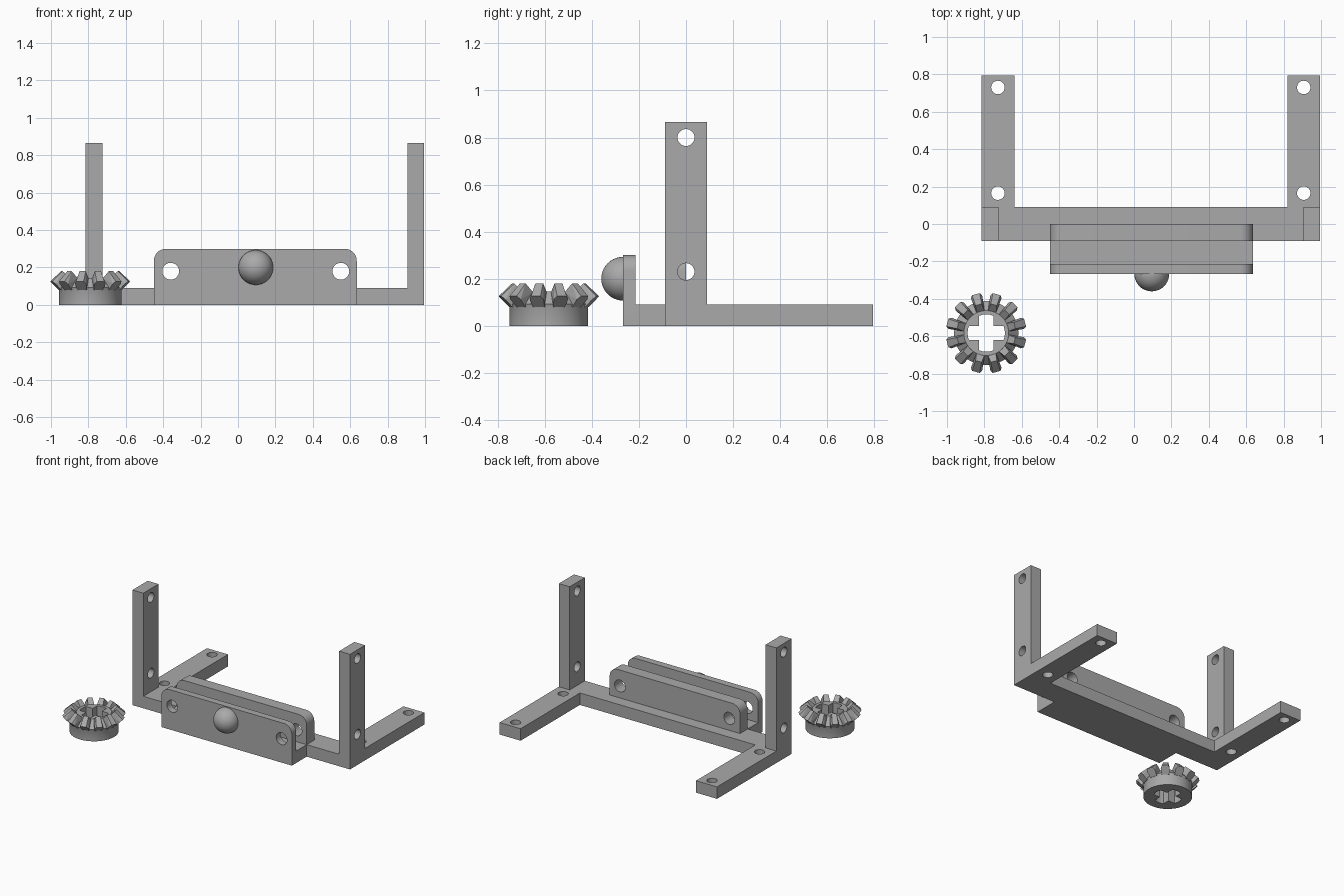
import bpy, bmesh, math
from mathutils import Vector, Matrix

if "Cube" in bpy.data.objects:
    bpy.data.objects.remove(bpy.data.objects["Cube"])

grey = bpy.data.materials.new("plain grey")
grey.diffuse_color = (0.4, 0.4, 0.4, 1)
grey.use_nodes = True
grey.node_tree.nodes["Principled BSDF"].inputs["Base Color"].default_value = grey.diffuse_color


def finish(name, bm, smooth=False):
    bmesh.ops.recalc_face_normals(bm, faces=bm.faces)
    me = bpy.data.meshes.new(name)
    bm.to_mesh(me)
    bm.free()
    me.materials.append(grey)
    ob = bpy.data.objects.new(name, me)
    bpy.context.collection.objects.link(ob)
    if smooth:
        shade(ob)
    return ob


def shade(ob):
    bpy.ops.object.select_all(action='DESELECT')
    ob.select_set(True)
    bpy.context.view_layer.objects.active = ob
    bpy.ops.object.shade_smooth_by_angle(angle=math.radians(30))


def prism(name, pts, offset):
    """Extrude a closed outline of 3D points by an offset vector."""
    bm = bmesh.new()
    face = bm.faces.new([bm.verts.new(p) for p in pts])
    ext = bmesh.ops.extrude_face_region(bm, geom=[face])
    bmesh.ops.translate(bm, vec=offset, verts=[v for v in ext['geom'] if isinstance(v, bmesh.types.BMVert)])
    return finish(name, bm)


def box(name, x0, x1, y0, y1, z0, z1):
    return prism(name, [(x0, y0, z0), (x1, y0, z0), (x1, y1, z0), (x0, y1, z0)], (0, 0, z1 - z0))


def cut(ob, cutter):
    mod = ob.modifiers.new("cut", 'BOOLEAN')
    mod.operation, mod.solver, mod.object = 'DIFFERENCE', 'EXACT', cutter
    bpy.ops.object.select_all(action='DESELECT')
    bpy.context.view_layer.objects.active = ob
    bpy.ops.object.modifier_apply(modifier=mod.name)
    bpy.data.objects.remove(cutter)


def drill(ob, centre, radius, axis, depth=0.4):
    bm = bmesh.new()
    bmesh.ops.create_cone(bm, cap_ends=True, segments=32, radius1=radius, radius2=radius, depth=depth)
    rot = Vector((0, 0, 1)).rotation_difference(Vector(axis)).to_matrix().to_4x4()
    bmesh.ops.transform(bm, matrix=Matrix.Translation(centre) @ rot, verts=bm.verts)
    cut(ob, finish("hole_cutter", bm))


X0, X1, T = -0.815, 0.995, 0.09     # frame ends and stock thickness

# U-shaped base: cross bar with two arms to the back
base = prism("base_frame", [(X0, -T, 0), (X1, -T, 0), (X1, 0.795, 0), (X1 - 0.175, 0.795, 0),
                            (X1 - 0.175, T, 0), (X0 + 0.175, T, 0), (X0 + 0.175, 0.795, 0),
                            (X0, 0.795, 0)], (0, 0, T))
for x in (X0 + 0.0875, X1 - 0.0875):
    for y in (0.165, 0.73):
        drill(base, (x, y, 0.045), 0.036, (0, 0, 1))
shade(base)

# Upright posts
for name, x in (("left_post", X0), ("right_post", X1 - T)):
    post = box(name, x, x + T, -T, T, T, 0.866)
    for z in (0.23, 0.8):
        drill(post, (x + T / 2, 0, z), 0.036, (1, 0, 0))
    shade(post)

# Two bracket plates with rounded top corners, and the floor between them
P0, P1, R = -0.45, 0.635, 0.065


def plate(name, y0, y1, z0):
    pts = [(P0, y0, z0), (P1, y0, z0)]
    for cx, start in ((P1 - R, 0), (P0 + R, 90)):
        for i in range(9):
            a = math.radians(start + i * 11.25)
            pts.append((cx + R * math.cos(a), y0, 0.3 - R + R * math.sin(a)))
    ob = prism(name, pts, (0, y1 - y0, 0))
    for x in (-0.36, 0.55):
        drill(ob, (x, (y0 + y1) / 2, 0.18), 0.045, (0, 1, 0))
    shade(ob)


plate("front_plate", -0.267, -0.215, 0)
plate("back_plate", -T, 0, T)
box("bracket_floor", P0, P1, -0.215, -T, 0, T)

# Half-ball knob on the front plate
bm = bmesh.new()
bmesh.ops.create_uvsphere(bm, u_segments=40, v_segments=20, radius=0.093)
bmesh.ops.transform(bm, matrix=Matrix.Translation((0.095, -0.267, 0.2)) @ Matrix.Rotation(math.pi / 2, 4, 'X'),
                    verts=bm.verts)
bmesh.ops.bisect_plane(bm, geom=bm.verts[:] + bm.edges[:] + bm.faces[:], plane_co=(0, -0.265, 0),
                       plane_no=(0, 1, 0), clear_outer=True)
finish("knob", bm, True)

# Bevel gear body: lathed hub with a root cone
G = Vector((-0.79, -0.583, 0))
profile = [(0, 0), (0.167, 0), (0.167, 0.08), (0.172, 0.092), (0.12, 0.145), (0, 0.145)]
bm = bmesh.new()
vs = [bm.verts.new((r, 0, z)) for r, z in profile]
edges = [bm.edges.new(p) for p in zip(vs, vs[1:])]
bmesh.ops.spin(bm, geom=vs + edges, axis=(0, 0, 1), cent=(0, 0, 0), angle=math.tau, steps=48)
bmesh.ops.remove_doubles(bm, verts=bm.verts, dist=1e-4)
bmesh.ops.translate(bm, vec=G, verts=bm.verts)
hub = finish("gear_body", bm)

# Cross-shaped axle hole with rounded arm ends
w, r = 0.038, 0.1
half = math.asin(w / r)
outline = []
for k in range(4):
    a = k * math.pi / 2
    for t in (-1, -0.5, 0, 0.5, 1):
        outline.append((r * math.cos(a + t * half), r * math.sin(a + t * half)))
    b = a + math.pi / 4
    outline.append((w * math.sqrt(2) * math.cos(b), w * math.sqrt(2) * math.sin(b)))
cut(hub, prism("axle_cutter", [(G.x + x, G.y + y, -0.1) for x, y in outline], (0, 0, 0.4)))
shade(hub)

# Twelve tapered teeth
tooth = [(0.155, 0.078, 0.026), (0.168, 0.08, 0.026), (0.2, 0.112, 0.031), (0.215, 0.126, 0.021),
         (0.157, 0.18, 0.017), (0.117, 0.142, 0.022)]     # radius, height, half width
bm = bmesh.new()
for k in range(12):
    m = Matrix.Translation(G) @ Matrix.Rotation(math.radians(15 + 30 * k), 4, 'Z')
    vs = [bm.verts.new(m @ Vector((r, s * h, z))) for r, z, h in tooth for s in (-1, 1)]
    bmesh.ops.convex_hull(bm, input=vs)
finish("gear_teeth", bm)
